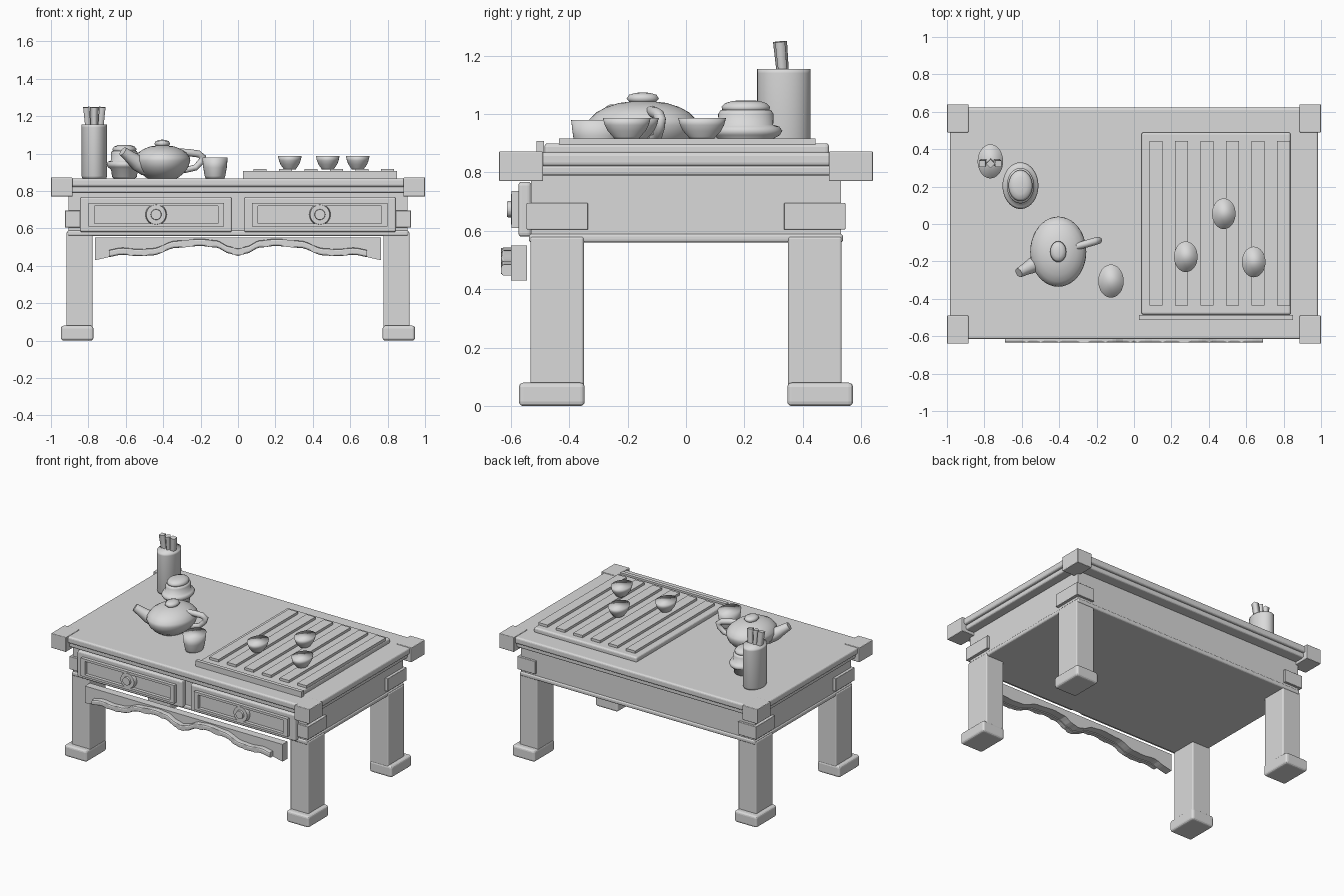
import bpy
import bmesh
import math
from mathutils import Vector, Matrix

cube = bpy.data.objects.get("Cube")
if cube:
    bpy.data.objects.remove(cube, do_unlink=True)

COLOUR = (0.7, 0.7, 0.7, 1)
grey = bpy.data.materials.new("plain grey")
grey.use_nodes = True
grey.diffuse_color = COLOUR
grey.node_tree.nodes["Principled BSDF"].inputs["Base Color"].default_value = COLOUR


def add_mesh(name, bm, smooth=False):
    bmesh.ops.recalc_face_normals(bm, faces=bm.faces)
    mesh = bpy.data.meshes.new(name)
    for f in bm.faces:
        f.smooth = smooth
    bm.to_mesh(mesh)
    bm.free()
    mesh.materials.append(grey)
    obj = bpy.data.objects.new(name, mesh)
    bpy.context.collection.objects.link(obj)
    return obj


def box(name, xs, ys, zs, bevel=0.0):
    bm = bmesh.new()
    size = [b - a for a, b in (xs, ys, zs)]
    mid = [(a + b) / 2 for a, b in (xs, ys, zs)]
    bmesh.ops.create_cube(bm, size=1, matrix=Matrix.Translation(mid) @ Matrix.Diagonal((*size, 1)))
    if bevel:
        bmesh.ops.bevel(bm, geom=bm.edges[:], offset=bevel, segments=3, profile=0.5, affect='EDGES')
    return add_mesh(name, bm)


def lathe(name, x, y, profile, stretch=1.3, steps=40):
    """Turned solid with an oval plan, capped at both ends."""
    bm = bmesh.new()
    rings = []
    for r, z in profile:
        angles = [math.tau * i / steps for i in range(steps)]
        rings.append([bm.verts.new((x + r * math.cos(a), y + r * stretch * math.sin(a), z)) for a in angles])
    for low, high in zip(rings, rings[1:]):
        for i in range(steps):
            j = (i + 1) % steps
            bm.faces.new((low[i], low[j], high[j], high[i]))
    bm.faces.new(rings[0])
    bm.faces.new(rings[-1])
    return add_mesh(name, bm, True)


def tube(name, points, radii, sides=3):
    """Round tube through the points, turned into a mesh."""
    curve = bpy.data.curves.new(name, 'CURVE')
    curve.dimensions = '3D'
    curve.bevel_depth = 1
    curve.bevel_resolution = sides
    curve.use_fill_caps = True
    spline = curve.splines.new('POLY')
    spline.points.add(len(points) - 1)
    for p, co, r in zip(spline.points, points, radii):
        p.co = (*co, 1)
        p.radius = r
    temp = bpy.data.objects.new(name + " path", curve)
    bpy.context.collection.objects.link(temp)
    deps = bpy.context.evaluated_depsgraph_get()
    mesh = bpy.data.meshes.new_from_object(temp.evaluated_get(deps))
    bpy.data.objects.remove(temp, do_unlink=True)
    mesh.materials.clear()
    mesh.materials.append(grey)
    obj = bpy.data.objects.new(name, mesh)
    bpy.context.collection.objects.link(obj)
    for p in mesh.polygons:
        p.use_smooth = True


def strip(name, half, ys, low, high, bevel=0.0, steps=72):
    """Board along x whose lower and upper edges follow functions of x."""
    bm = bmesh.new()
    rows = []
    for i in range(steps + 1):
        x = half * (2 * i / steps - 1)
        rows.append([bm.verts.new((x, y, z)) for y, z in
                     ((ys[0], low(x)), (ys[1], low(x)), (ys[1], high(x)), (ys[0], high(x)))])
    for a, b in zip(rows, rows[1:]):
        for k in range(4):
            m = (k + 1) % 4
            bm.faces.new((a[k], a[m], b[m], b[k]))
    bm.faces.new(rows[0])
    bm.faces.new(rows[-1])
    if bevel:
        front = [e for e in bm.edges if all(v.co.y < ys[0] + 0.001 for v in e.verts)
                 and abs(e.verts[0].co.x - e.verts[1].co.x) > 0.001]
        bmesh.ops.bevel(bm, geom=front, offset=bevel, segments=2, profile=0.5, affect='EDGES')
    return add_mesh(name, bm)


def span(s, a, b):
    return (a, b) if s > 0 else (-b, -a)


# Table top and body
box("table_top", (-0.985, 0.985), (-0.615, 0.622), (0.822, 0.868), 0.012)
box("top_moulding", (-0.968, 0.968), (-0.6, 0.605), (0.79, 0.826), 0.01)
box("body", (-0.905, 0.905), (-0.53, 0.53), (0.575, 0.795))
box("body_base_edge", (-0.912, 0.912), (-0.538, 0.538), (0.56, 0.59), 0.01)

# Legs, feet, corner caps and corner straps
for sx in (-1, 1):
    for sy in (-1, 1):
        box("leg", span(sx, 0.777, 0.918), span(sy, 0.35, 0.533), (0.05, 0.58), 0.008)
        box("foot", span(sx, 0.773, 0.947), span(sy, 0.347, 0.572), (0, 0.08), 0.015)
        box("corner_cap", span(sx, 0.885, 1.0), span(sy, 0.49, 0.64), (0.77, 0.872), 0.004)
        box("corner_strap", span(sx, 0.785, 0.925), span(sy, 0.335, 0.546), (0.605, 0.695), 0.003)

# Drawers with a raised frame, a round plate and a knob
for sx in (-1, 1):
    cx = 0.438 * sx
    box("drawer_front", (cx - 0.407, cx + 0.407), (-0.574, -0.53), (0.58, 0.768), 0.012)
    for s in (-1, 1):
        z = 0.673 + s * 0.055
        box("drawer_frame_rail", (cx - 0.362, cx + 0.362), (-0.597, -0.57), (z - 0.008, z + 0.008))
        x = cx + s * 0.346
        box("drawer_frame_stile", (x - 0.016, x + 0.016), (-0.597, -0.57), (0.61, 0.736))
    for name, r, y0, y1 in (("pull_plate", 0.058, -0.6, -0.57), ("pull_knob", 0.03, -0.613, -0.59)):
        bm = bmesh.new()
        bmesh.ops.create_cone(bm, cap_ends=True, segments=32, radius1=r, radius2=r * 0.9, depth=y1 - y0,
                              matrix=Matrix.Translation((cx, (y0 + y1) / 2, 0.674))
                              @ Matrix.Rotation(math.pi / 2, 4, 'X'))
        add_mesh(name, bm)

# Wavy skirt board with a raised moulding
WAVE = ((0, 0.472), (0.04, 0.483), (0.12, 0.517), (0.2, 0.525), (0.33, 0.515),
        (0.46, 0.474), (0.53, 0.47), (0.62, 0.478), (0.7, 0.465))


def wave(x):
    x = abs(x)
    for (a, za), (b, zb) in zip(WAVE, WAVE[1:]):
        if x <= b:
            t = (x - a) / (b - a)
            return za + (zb - za) * t * t * (3 - 2 * t)
    return WAVE[-1][1]


def skirt_low(x):
    return wave(x) - 0.012 - max(0, abs(x) - 0.66) * 0.22


strip("skirt_board", 0.765, (-0.6, -0.545), skirt_low, lambda x: 0.55)
strip("skirt_moulding", 0.69, (-0.633, -0.598), lambda x: wave(x) - 0.019, lambda x: wave(x) + 0.019, 0.01)

# Slatted tray
box("tray", (0.04, 0.838), (-0.485, 0.49), (0.86, 0.9), 0.012)
box("tray_lip", (0.028, 0.85), (-0.512, -0.486), (0.86, 0.907))
for i in range(6):
    x = 0.118 + i * 0.1362
    box("tray_slat", (x - 0.035, x + 0.035), (-0.435, 0.443), (0.89, 0.917))

# Cups
for x, y in ((0.277, -0.175), (0.48, 0.055), (0.64, -0.203)):
    lathe("small_cup", x, y, ((0.032, 0.915), (0.036, 0.922), (0.05, 0.942), (0.058, 0.962), (0.063, 0.986)))
lathe("large_cup", -0.123, -0.305, ((0.05, 0.866), (0.055, 0.88), (0.063, 0.925), (0.068, 0.98)))

# Teapot
px, py = -0.405, -0.148
lathe("teapot_body", px, py, (
    (0.075, 0.866), (0.087, 0.872), (0.115, 0.895), (0.138, 0.925), (0.15, 0.962), (0.147, 0.98),
    (0.128, 1.005), (0.1, 1.024), (0.065, 1.038), (0.025, 1.044)), 1.25)
lathe("teapot_lid_knob", px, py, (
    (0.015, 1.035), (0.033, 1.04), (0.043, 1.052), (0.036, 1.066), (0.02, 1.072), (0.006, 1.074)))


def around(ux, uy, points):
    return [Vector((px + ux * d, py + uy * d, z)) for d, z in points]


tube("teapot_spout", around(-0.88, -0.47, ((0.1, 0.93), (0.155, 0.952), (0.2, 0.985), (0.24, 1.012))),
     (0.05, 0.042, 0.032, 0.026))
tube("teapot_handle", around(0.96, 0.27, ((0.1, 1.01), (0.15, 1.005), (0.2, 0.998), (0.225, 0.982),
                                          (0.215, 0.955), (0.185, 0.925), (0.12, 0.91))),
     (0.018, 0.02, 0.02, 0.019, 0.018, 0.017, 0.016))

# Lidded jar
lathe("jar_body", -0.607, 0.205, (
    (0.055, 0.866), (0.066, 0.875), (0.072, 0.915), (0.09, 0.928), (0.096, 0.943), (0.088, 0.957),
    (0.072, 0.963), (0.073, 1.0), (0.066, 1.014)))
lathe("jar_lid", -0.607, 0.205, (
    (0.05, 1.008), (0.062, 1.013), (0.064, 1.025), (0.055, 1.037), (0.035, 1.045), (0.01, 1.047)))

# Brush pot with three sticks
lathe("brush_pot", -0.768, 0.335, ((0.064, 0.866), (0.068, 0.88), (0.068, 1.14), (0.068, 1.155)), 1.34)
for i in (-1, 0, 1):
    x = -0.768 + i * 0.03
    tube("stick", [(x, 0.335, 1.1), (x + i * 0.013, 0.322, 1.248)], (0.02, 0.024), 0)
